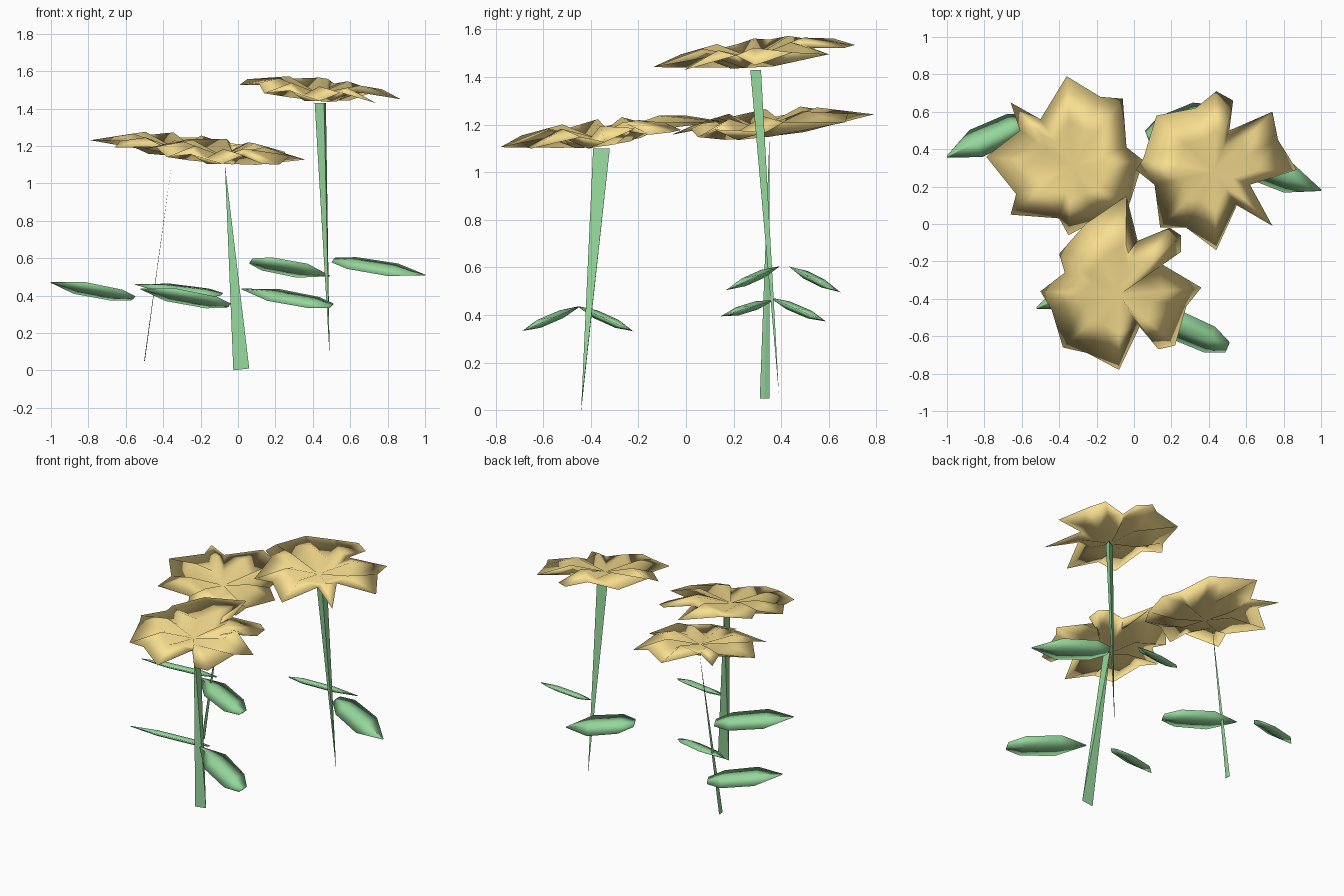
import bpy
import bmesh
from mathutils import Vector

if "Cube" in bpy.data.objects:
    bpy.data.objects.remove(bpy.data.objects["Cube"])


def material(name, color):
    m = bpy.data.materials.new(name)
    m.diffuse_color = color
    m.use_nodes = True
    m.node_tree.nodes["Principled BSDF"].inputs["Base Color"].default_value = m.diffuse_color
    return m


GREEN = material("leaf_green", (0.30, 0.68, 0.33, 1))
YELLOW = material("petal_yellow", (0.95, 0.74, 0.28, 1))


def add_mesh(name, verts, faces, mat, smooth=True):
    me = bpy.data.meshes.new(name)
    me.from_pydata([tuple(v) for v in verts], [], faces)
    bm = bmesh.new()
    bm.from_mesh(me)
    bmesh.ops.recalc_face_normals(bm, faces=bm.faces[:])
    bm.to_mesh(me)
    bm.free()
    me.materials.append(mat)
    for p in me.polygons:
        p.use_smooth = smooth
    ob = bpy.data.objects.new(name, me)
    bpy.context.collection.objects.link(ob)
    return ob


# Leaf: closed blade from a pointed end to a blunt end, rolled in y
def leaf(name, thin, blunt):
    a, b = Vector(thin), Vector(blunt)
    d = b - a
    side = Vector((-d.y, d.x, 0)).normalized()
    side.z = side.y * d.z / d.y
    up = d.cross(side).normalized()
    if up.z < 0:
        up = -up
    verts = []
    for t, w, h in ((0, 0.004, 0.002), (0.35, 0.08, 0.018), (0.8, 0.075, 0.018), (1, 0.03, 0.004)):
        c = a + d * t
        verts += [c - side * w, c + up * h, c + side * w, c - up * h]
    faces = [(0, 1, 2, 3), (12, 13, 14, 15)]
    for i in range(3):
        for j in range(4):
            k = i * 4
            j2 = (j + 1) % 4
            faces.append((k + j, k + j2, k + 4 + j2, k + 4 + j))
    add_mesh(name, verts, faces, GREEN)


# Flower head: closed pleated bloom from its top outline on a tilted plane
def flower(name, center, slope, outline):
    cx, cy, cz = center
    n = len(outline)
    radii = [((x - cx) ** 2 + (y - cy) ** 2) ** 0.5 for x, y in outline]
    # a petal tip stands further out than its neighbours
    tips = [radii[i] >= (radii[i - 1] + radii[(i + 1) % n]) / 2 for i in range(n)]

    def point(x, y, dz):
        return (x, y, cz + slope[0] * (x - cx) + slope[1] * (y - cy) + dz)

    def ring(f, tip_dz, notch_dz):
        return [point(cx + f * (x - cx), cy + f * (y - cy), tip_dz if tips[i] else notch_dz)
                for i, (x, y) in enumerate(outline)]

    verts = [point(cx, cy, -0.02), point(cx, cy, -0.06)]
    verts += ring(1.0, -0.012, 0.015)    # rim
    verts += ring(0.5, 0.042, -0.015)    # upper pleats
    verts += ring(0.5, 0.005, -0.05)     # lower pleats
    faces = []
    for i in range(n):
        j = (i + 1) % n
        for pole, base in ((0, 2 + n), (1, 2 + 2 * n)):
            faces.append((pole, base + i, base + j))
            faces.append((base + i, 2 + i, 2 + j, base + j))
    add_mesh(name, verts, faces, YELLOW)


# Right flower
flower("right_flower", (0.43, 0.28, 1.50), (-0.09, 0.11), [
    (0.11, 0.21), (0.14, -0.02), (0.28, -0.02), (0.44, -0.14), (0.55, 0.10),
    (0.74, -0.01), (0.62, 0.21), (0.87, 0.29), (0.77, 0.45), (0.74, 0.60),
    (0.51, 0.50), (0.53, 0.66), (0.44, 0.71), (0.33, 0.62), (0.12, 0.58),
    (0.05, 0.35), (0.01, 0.29)])
# Left flower
flower("left_flower", (-0.33, 0.31, 1.205), (-0.07, 0.10), [
    (-0.66, 0.05), (-0.40, 0.03), (-0.35, -0.06), (-0.20, 0.02), (-0.05, 0.05),
    (-0.02, 0.12), (0.05, 0.34), (-0.04, 0.41), (-0.06, 0.67), (-0.18, 0.68),
    (-0.36, 0.79), (-0.50, 0.56), (-0.66, 0.65), (-0.61, 0.50), (-0.79, 0.36),
    (-0.63, 0.16)])
# Front flower
flower("front_flower", (-0.08, -0.38, 1.165), (-0.07, 0.12), [
    (-0.50, -0.36), (-0.44, -0.46), (-0.38, -0.66), (-0.25, -0.69), (-0.08, -0.78),
    (0.03, -0.55), (0.13, -0.67), (0.22, -0.65), (0.28, -0.44), (0.36, -0.34),
    (0.14, -0.21), (0.25, -0.15), (0.25, -0.06), (0.19, -0.02), (0.02, -0.09),
    (-0.04, 0.15), (-0.26, 0.00), (-0.40, -0.16), (-0.37, -0.26)])

# Stems: thin wedges collapsing to a point or a crossed edge
WEDGE = [(0, 1, 2), (0, 3, 1), (1, 3, 2), (2, 3, 0)]
add_mesh("right_stem",
         [(0.41, 0.28, 1.43), (0.46, 0.27, 1.43), (0.47, 0.315, 1.43), (0.49, 0.39, 0.07)],
         WEDGE, GREEN, False)
add_mesh("left_stem",
         [(-0.35, 0.35, 1.14), (-0.502, 0.31, 0.05), (-0.502, 0.35, 0.05), (-0.498, 0.33, 0.05)],
         WEDGE, GREEN, False)
add_mesh("front_stem",
         [(-0.07, -0.39, 1.10), (-0.07, -0.32, 1.10), (-0.025, -0.44, 0.0), (0.06, -0.44, 0.01)],
         WEDGE, GREEN, False)

# Leaves, two per stem
LEAVES = {
    "right_stem_outer_leaf": ((1.0, 0.18, 0.51), (0.51, 0.36, 0.59)),
    "right_stem_inner_leaf": ((0.49, 0.63, 0.505), (0.07, 0.47, 0.585)),
    "left_stem_outer_leaf": ((-1.0, 0.36, 0.47), (-0.56, 0.56, 0.385)),
    "left_stem_inner_leaf": ((-0.55, 0.36, 0.46), (-0.09, 0.18, 0.405)),
    "front_stem_right_leaf": ((0.02, -0.45, 0.435), (0.50, -0.66, 0.345)),
    "front_stem_left_leaf": ((-0.52, -0.45, 0.435), (-0.05, -0.25, 0.345)),
}
for leaf_name, (thin_end, blunt_end) in LEAVES.items():
    leaf(leaf_name, thin_end, blunt_end)
